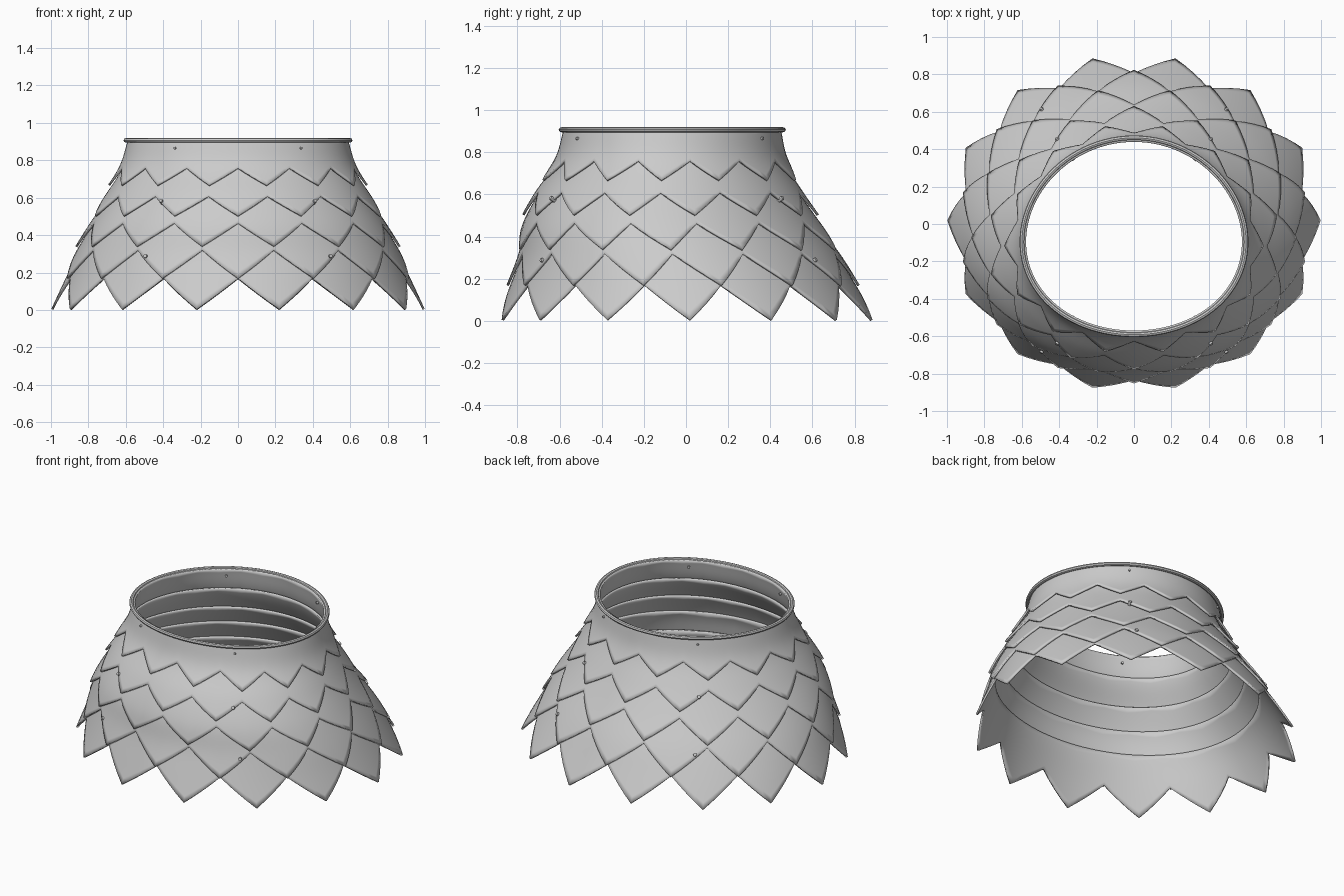
import bpy
import bmesh
from math import sin, cos, pi, radians, floor
from mathutils import Vector

old = bpy.data.objects.get("Cube")
if old:
    bpy.data.objects.remove(old, do_unlink=True)

HEIGHT = 0.92
SCALES = 14          # pointed scales around each tier
THICK = 0.012
# Body cross-sections at even heights from the hem to the rim
HALF_WIDTH = [0.98, 0.925, 0.865, 0.79, 0.705, 0.63, 0.605]
HALF_DEPTH = [0.885, 0.825, 0.765, 0.705, 0.63, 0.55, 0.533]
CENTRE_Y = [0.005, -0.012, -0.03, -0.067, -0.08, -0.07, -0.065]
SIDE_SHIFT = [-0.015, 0.0, 0.03, 0.04, 0.04, 0.035, 0.03]


def make_material(name, value):
    mat = bpy.data.materials.new(name)
    mat.use_nodes = True
    color = (value, value, value, 1)
    mat.diffuse_color = color
    mat.node_tree.nodes["Principled BSDF"].inputs["Base Color"].default_value = color
    return mat


grey = make_material("light grey", 0.6)


def sample(keys, z):
    """Smooth interpolation of evenly spaced section values."""
    last = len(keys) - 1
    u = max(0, min(z / HEIGHT, 1)) * last
    i = min(floor(u), last - 1)
    t = u - i
    p1, p2 = keys[i], keys[i + 1]
    m1 = (p2 - keys[i - 1]) / 2 if i > 0 else p2 - p1
    m2 = (keys[i + 2] - p1) / 2 if i + 2 <= last else p2 - p1
    d = p2 - p1
    return p1 + m1 * t + (3 * d - 2 * m1 - m2) * t**2 + (m1 + m2 - 2 * d) * t**3


def body_point(angle, z, offset=0):
    x = (sample(HALF_WIDTH, z) + offset) * cos(angle)
    y = (sample(HALF_DEPTH, z) + offset) * sin(angle) + sample(CENTRE_Y, z)
    return Vector((x, y - sample(SIDE_SHIFT, z) * cos(angle) ** 2, z))


def finish(name, bm):
    mesh = bpy.data.meshes.new(name)
    bmesh.ops.recalc_face_normals(bm, faces=bm.faces)
    bm.to_mesh(mesh)
    bm.free()
    obj = bpy.data.objects.new(name, mesh)
    bpy.context.collection.objects.link(obj)
    mesh.materials.append(grey)
    return obj


def smooth(obj):
    bpy.ops.object.select_all(action='DESELECT')
    obj.select_set(True)
    bpy.context.view_layer.objects.active = obj
    bpy.ops.object.shade_smooth_by_angle(angle=radians(35))


def bridge_rings(bm, rings, close=False):
    pairs = list(zip(rings, rings[1:]))
    if close:
        pairs.append((rings[-1], rings[0]))
    for a, b in pairs:
        for i in range(len(a)):
            j = (i + 1) % len(a)
            bm.faces.new((a[i], b[i], b[j], a[j]))


def flare(tier, z):
    """Tucked in at the top of a tier, standing out at its tips."""
    tip, valley, top = tier
    return -0.018 + 0.038 * (top - z) / (top - tip)


def build_tier(name, tier, shifted):
    tip, valley, top = tier
    columns, rows = SCALES * 8, 10
    bm = bmesh.new()
    rings = []
    for r in range(rows + 1):
        ring = []
        for c in range(columns):
            phase = (c / 8 + (0.5 if shifted else 0)) % 1
            rise = 1 - abs(2 * phase - 1)       # 0 at a tip, 1 at a notch
            low = tip + (valley - tip) * rise
            z = top + (low - top) * r / rows
            ring.append(bm.verts.new(
                body_point(2 * pi * c / columns, z, flare(tier, z))))
        rings.append(ring)
    for a, b in zip(rings, rings[1:]):
        for i in range(columns):
            j = (i + 1) % columns
            bm.faces.new((a[i], b[i], b[j], a[j]))
    mesh = bpy.data.meshes.new(name)
    bm.to_mesh(mesh)
    bm.free()
    obj = bpy.data.objects.new(name, mesh)
    bpy.context.collection.objects.link(obj)
    mesh.materials.append(grey)
    smooth(obj)
    shell = obj.modifiers.new("plate thickness", 'SOLIDIFY')
    shell.thickness = THICK
    shell.offset = -1


# Overlapping tiers: tip height, notch height, top height
TIERS = {
    "hem_tier": (0.005, 0.17, 0.36),
    "lower_tier": (0.17, 0.32, 0.50),
    "middle_tier": (0.34, 0.465, 0.63),
    "upper_tier": (0.505, 0.61, 0.78),
    "collar_tier": (0.67, 0.76, 0.91),
}
for n, (name, tier) in enumerate(TIERS.items()):
    build_tier(name, tier, n % 2 == 1)

# Rolled rim around the opening
bm = bmesh.new()
rings = []
for k in range(8):
    a = 2 * pi * k / 8
    rings.append([bm.verts.new(body_point(2 * pi * i / 96, 0.907, 0.013 * cos(a) - 0.008)
                               + Vector((0, 0, 0.012 * sin(a)))) for i in range(96)])
bridge_rings(bm, rings, close=True)
smooth(finish("rim", bm))

# Rivets through the tiers, front and back on both sides
for tier_name, z, radius in (("collar_tier", 0.865, 0.008),
                             ("upper_tier", 0.58, 0.012),
                             ("lower_tier", 0.287, 0.012)):
    bm = bmesh.new()
    for degrees in (56, 124, 236, 304):
        a = radians(degrees)
        offset = flare(TIERS[tier_name], z)
        spot = body_point(a, z, offset)
        along = body_point(a + 0.01, z, offset) - spot
        up = body_point(a, z + 0.01, offset) - spot
        normal = along.cross(up).normalized()
        matrix = normal.to_track_quat('Z', 'Y').to_matrix().to_4x4()
        matrix.translation = spot - normal * 0.007
        bmesh.ops.create_cone(bm, cap_ends=True, segments=12, radius1=radius,
                              radius2=radius * 0.8, depth=0.034, matrix=matrix)
    smooth(finish(tier_name.replace("tier", "rivets"), bm))
